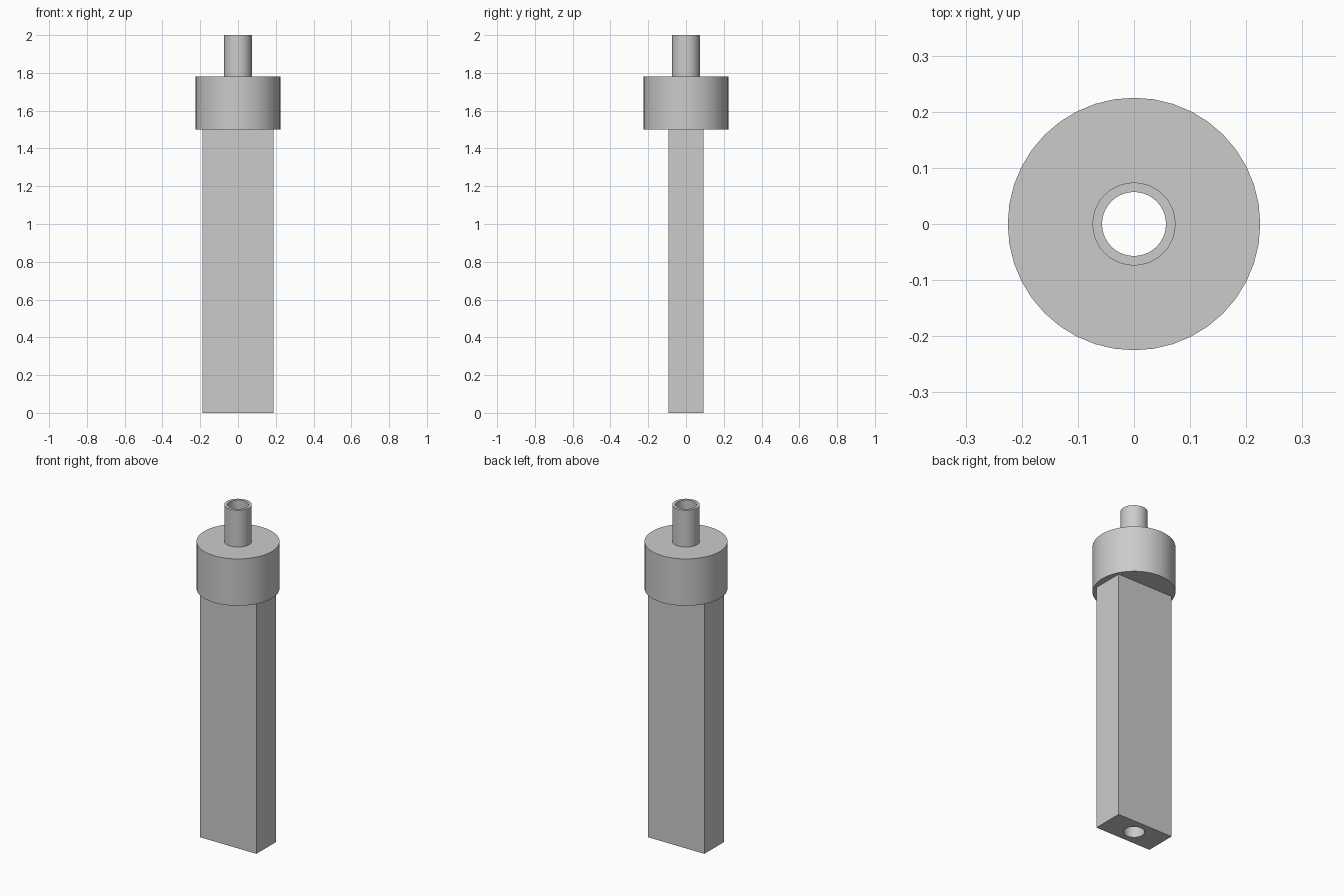
import bpy
import math

if "Cube" in bpy.data.objects:
    bpy.data.objects.remove(bpy.data.objects["Cube"])

SEGMENTS = 40

grey = bpy.data.materials.new("plain grey")
grey.diffuse_color = (0.6, 0.6, 0.6, 1.0)
grey.use_nodes = True
grey.node_tree.nodes["Principled BSDF"].inputs["Base Color"].default_value = grey.diffuse_color


def cylinder(name, radius, z0, z1):
    bpy.ops.mesh.primitive_cylinder_add(
        vertices=SEGMENTS, radius=radius, depth=z1 - z0,
        location=(0, 0, (z0 + z1) / 2))
    ob = bpy.context.object
    ob.name = name
    ob.data.materials.append(grey)
    return ob


def combine(target, other, operation):
    """Apply a boolean and remove the helper."""
    mod = target.modifiers.new(operation.lower(), 'BOOLEAN')
    mod.operation = operation
    mod.solver = 'EXACT'
    mod.object = other
    bpy.ops.object.select_all(action='DESELECT')
    bpy.context.view_layer.objects.active = target
    target.select_set(True)
    bpy.ops.object.modifier_apply(modifier=mod.name)
    bpy.data.objects.remove(other, do_unlink=True)


# Rectangular shaft, running up inside the collar
bpy.ops.mesh.primitive_cube_add(size=1, location=(0, 0, 0.8))
body = bpy.context.object
body.name = "bored_shaft_with_collar"
body.scale = (0.374, 0.187, 1.6)
bpy.ops.object.transform_apply(location=True, rotation=False, scale=True)
body.data.materials.append(grey)

# Round collar and narrow tube on top
combine(body, cylinder("collar", 0.225, 1.5, 1.78), 'UNION')
combine(body, cylinder("tube", 0.074, 1.65, 2.0), 'UNION')

# Bore through the full length
combine(body, cylinder("bore_cutter", 0.057, -0.1, 2.1), 'DIFFERENCE')

# Smooth round walls, crisp edges
bpy.ops.object.select_all(action='DESELECT')
bpy.context.view_layer.objects.active = body
body.select_set(True)
bpy.ops.object.shade_smooth_by_angle(angle=math.radians(30))
